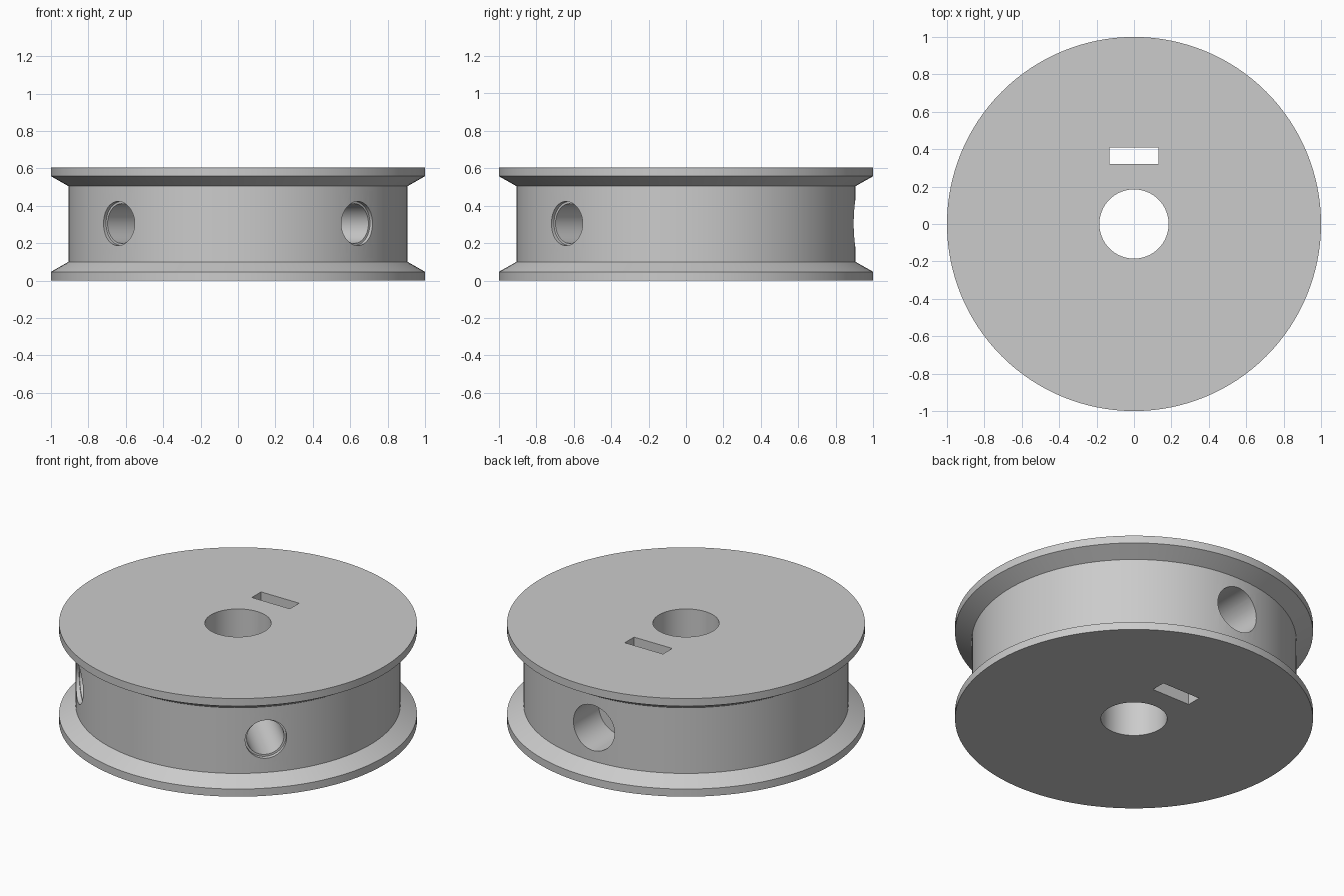
import bpy
import bmesh
from math import cos, sin, pi, radians
from mathutils import Vector

if "Cube" in bpy.data.objects:
    bpy.data.objects.remove(bpy.data.objects["Cube"], do_unlink=True)

HEIGHT, MID = 0.605, 0.305
SEGMENTS = 128

grey = bpy.data.materials.new("light grey")
grey.use_nodes = True
colour = (0.6, 0.6, 0.6, 1)
grey.diffuse_color = colour
grey.node_tree.nodes["Principled BSDF"].inputs["Base Color"].default_value = colour


def make_object(name, bm):
    bmesh.ops.recalc_face_normals(bm, faces=bm.faces[:])
    mesh = bpy.data.meshes.new(name)
    bm.to_mesh(mesh)
    bm.free()
    mesh.materials.append(grey)
    obj = bpy.data.objects.new(name, mesh)
    bpy.context.collection.objects.link(obj)
    return obj


def lathe(name, profile):
    """Revolve a closed (radius, z) outline about the z axis."""
    bm = bmesh.new()
    rings = []
    for r, z in profile:
        rings.append([bm.verts.new((r * cos(2 * pi * i / SEGMENTS),
                                    r * sin(2 * pi * i / SEGMENTS), z))
                      for i in range(SEGMENTS)])
    for k, ring in enumerate(rings):
        other = rings[(k + 1) % len(rings)]
        for i in range(SEGMENTS):
            j = (i + 1) % SEGMENTS
            bm.faces.new((ring[i], ring[j], other[j], other[i]))
    return make_object(name, bm)


def radial_cutter(name, angle, radius, start, end):
    """Cylinder pointing outward at mid height, between two distances from the axis."""
    bm = bmesh.new()
    bmesh.ops.create_cone(bm, cap_ends=True, segments=48, radius1=radius,
                          radius2=radius, depth=end - start)
    obj = make_object(name, bm)
    out = Vector((cos(angle), sin(angle), 0))
    turn = out.to_track_quat('Z', 'Y').to_matrix().to_4x4()
    obj.data.transform(turn)
    obj.location = out * (start + end) / 2 + Vector((0, 0, MID))
    return obj


def box_cutter(name, centre, size):
    bm = bmesh.new()
    bmesh.ops.create_cube(bm, size=1)
    bmesh.ops.scale(bm, vec=size, verts=bm.verts)
    obj = make_object(name, bm)
    obj.location = centre
    return obj


# Spool body: two bevelled flanges, a drum between them and a central bore
half = [(0.185, 0), (1, 0), (1, 0.047), (0.907, 0.1)]
spool = lathe("spool", half + [(r, HEIGHT - z) for r, z in reversed(half)])

# Nut slot, and recessed screw hole at the back
cutters = [
    box_cutter("nut_slot_cutter", (0, 0.365, MID), (0.26, 0.09, 1)),
    radial_cutter("screw_head_cutter", pi / 2, 0.14, 0.65, 1.1),
    radial_cutter("screw_shaft_cutter", pi / 2, 0.075, 0.1, 0.7),
]
# Two stepped peg holes at the front
for side, angle in (("left", radians(-45)), ("right", radians(-135))):
    cutters.append(radial_cutter(side + "_peg_cutter", angle, 0.106, 0.35, 1.1))
    cutters.append(radial_cutter(side + "_rim_cutter", angle, 0.118, 0.88, 1.1))

# Apply the cuts, then remove the cutters
bpy.ops.object.select_all(action='DESELECT')
bpy.context.view_layer.objects.active = spool
spool.select_set(True)
for cutter in cutters:
    cutter.hide_render = True
    mod = spool.modifiers.new(cutter.name, 'BOOLEAN')
    mod.operation = 'DIFFERENCE'
    mod.solver = 'EXACT'
    mod.object = cutter
    bpy.ops.object.modifier_apply(modifier=mod.name)
    bpy.data.objects.remove(cutter, do_unlink=True)

bpy.ops.object.shade_smooth_by_angle(angle=radians(25))
